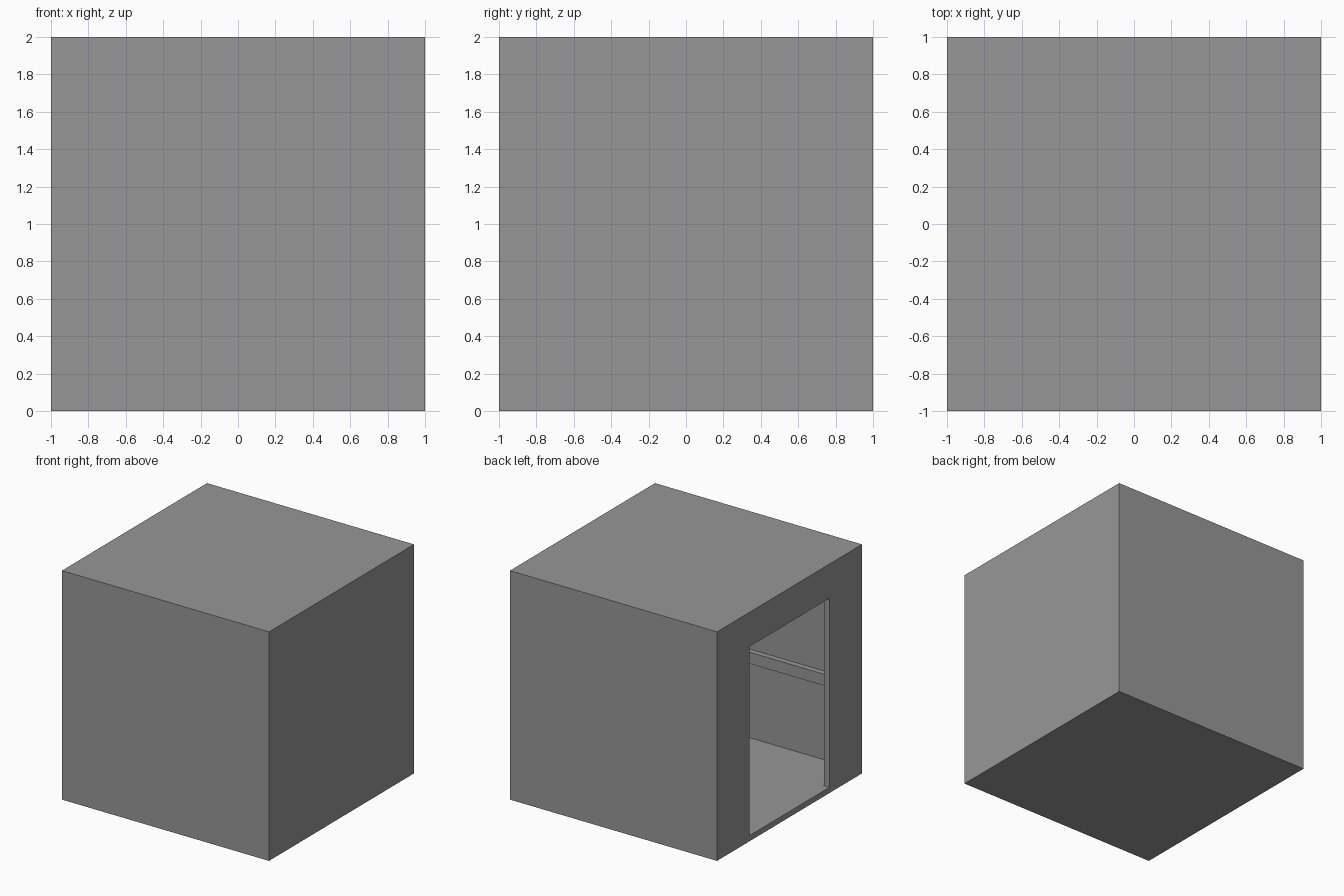
import bpy

if "Cube" in bpy.data.objects:
    bpy.data.objects.remove(bpy.data.objects["Cube"])

H = 1.0        # half width of the cabin
T = 0.05       # wall, floor and ceiling thickness
INNER = H - T

grey = bpy.data.materials.new("plain_grey")
grey.diffuse_color = (0.31, 0.31, 0.31, 1)
grey.use_nodes = True
grey.node_tree.nodes["Principled BSDF"].inputs["Base Color"].default_value = grey.diffuse_color


def box(name, x, y, z):
    """Box from (min, max) ranges on each axis."""
    bpy.ops.mesh.primitive_cube_add(size=1)
    ob = bpy.context.object
    ob.name = name
    for v in ob.data.vertices:
        for i, (lo, hi) in enumerate((x, y, z)):
            v.co[i] = lo if v.co[i] < 0 else hi
    ob.data.materials.append(grey)
    return ob


def cut(target, cutter):
    """Subtract the cutter from the target and remove it."""
    mod = target.modifiers.new("cut", 'BOOLEAN')
    mod.operation = 'DIFFERENCE'
    mod.solver = 'EXACT'
    mod.object = cutter
    bpy.context.view_layer.objects.active = target
    bpy.ops.object.modifier_apply(modifier=mod.name)
    bpy.data.objects.remove(cutter)


# Hollow cabin with a doorway in the left wall, level with the floor
cabin = box("cabin_shell", (-H, H), (-H, H), (0, 2 * H))
cut(cabin, box("room_cutter", (-INNER, INNER), (-INNER, INNER), (T, 2 * H - T)))
cut(cabin, box("door_cutter", (-H - 0.1, -0.8), (-0.55, 0.55), (T, 1.70)))

# Wall rails on the two side walls and the wall opposite the door
RAIL = 0.05
rail_z = (0.725, 0.825)
for side, name in ((-1, "front_rail"), (1, "back_rail")):
    ys = sorted((side * INNER, side * (INNER - RAIL)))
    box(name, (-INNER, INNER), ys, rail_z)
box("end_rail", (INNER - RAIL, INNER), (-INNER + RAIL, INNER - RAIL), rail_z)
